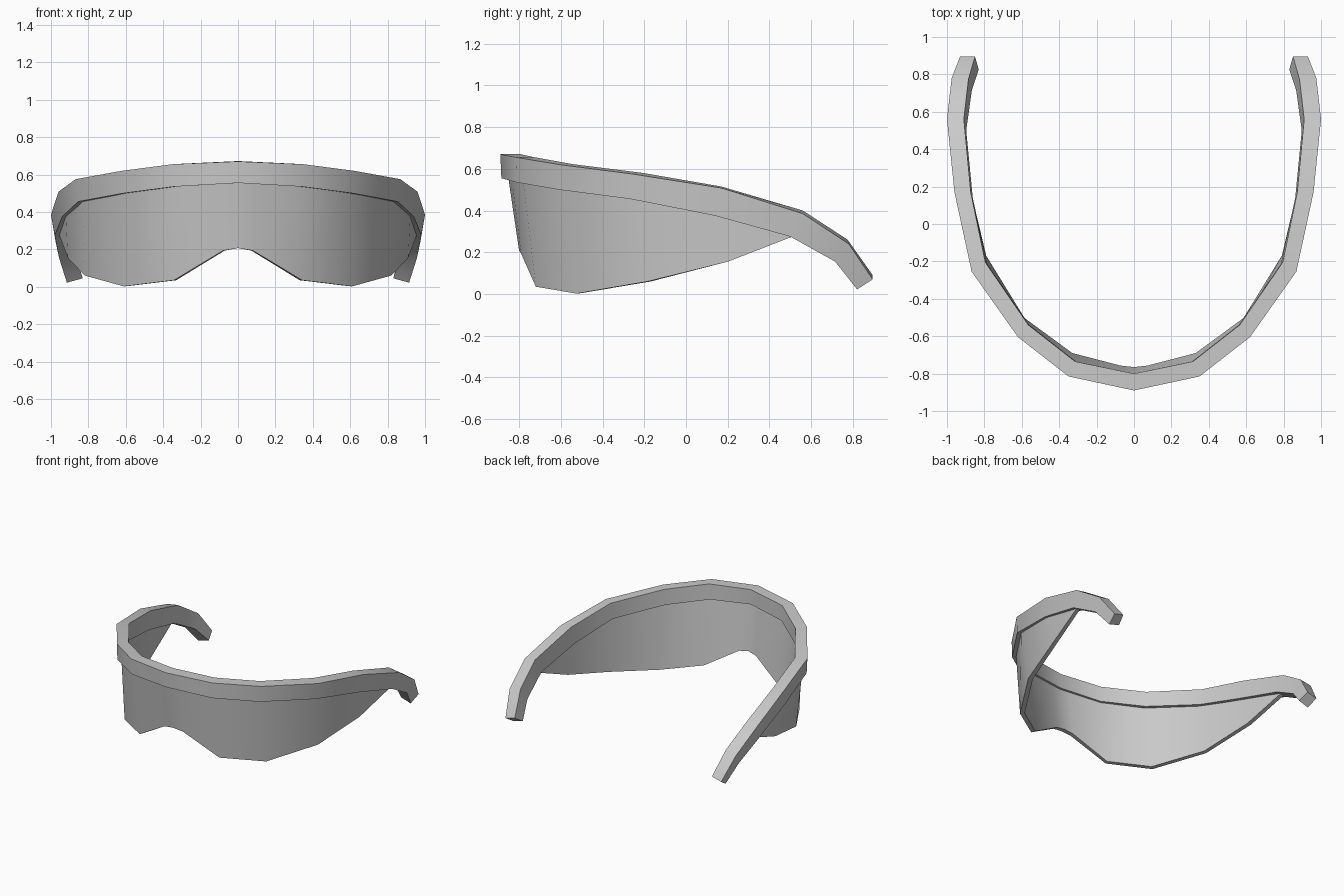
import bpy, bmesh, math

grey = bpy.data.materials.new("plain grey")
grey.diffuse_color = (0.588, 0.588, 0.588, 1)


def loft(name, half):
    """Sweep four-cornered sections, mirrored across x = 0, into a closed solid."""
    mirrored = [[(-x, y, z) for x, y, z in ring] for ring in reversed(half[1:])]
    bm = bmesh.new()
    rings = [[bm.verts.new(p) for p in ring] for ring in mirrored + half]
    for a, b in zip(rings, rings[1:]):
        for i in range(4):
            j = (i + 1) % 4
            bm.faces.new((a[i], a[j], b[j], b[i]))
    bm.faces.new(rings[0])
    bm.faces.new(rings[-1])
    bmesh.ops.recalc_face_normals(bm, faces=bm.faces)
    mesh = bpy.data.meshes.new(name)
    bm.to_mesh(mesh)
    bm.free()
    mesh.materials.append(grey)
    obj = bpy.data.objects.new(name, mesh)
    bpy.context.collection.objects.link(obj)
    bpy.ops.object.select_all(action='DESELECT')
    obj.select_set(True)
    bpy.context.view_layer.objects.active = obj
    bpy.ops.object.shade_smooth_by_angle(angle=math.radians(35))
    return obj


# Frame: brow band running back into the hooked temples
# sections: outer top, inner top, inner bottom, outer bottom
loft("frame_band", [
    [(0, -.89, .67), (0, -.80, .672), (0, -.80, .557), (0, -.885, .555)],
    [(.35, -.815, .655), (.315, -.735, .657), (.31, -.735, .537), (.345, -.812, .535)],
    [(.62, -.605, .62), (.565, -.54, .622), (.56, -.54, .502), (.613, -.61, .50)],
    [(.868, -.255, .575), (.795, -.205, .58), (.785, -.215, .457), (.855, -.265, .455)],
    [(.96, .17, .508), (.873, .17, .515), (.862, .14, .38), (.94, .14, .375)],
    [(1.0, .56, .385), (.91, .56, .40), (.897, .50, .285), (.98, .50, .275)],
    [(.975, .78, .24), (.885, .775, .26), (.867, .715, .165), (.957, .715, .155)],
    [(.93, .895, .07), (.85, .895, .09), (.83, .825, .045), (.915, .82, .022)],
])

# Lens: thin curved shield with a nose notch, tucked up into the band
# sections: outer top, inner top, inner bottom, outer bottom
loft("lens_shield", [
    [(0, -.855, .58), (0, -.82, .58), (0, -.765, .207), (0, -.80, .207)],
    [(.08, -.838, .576), (.074, -.805, .576), (.072, -.757, .193), (.08, -.79, .193)],
    [(.335, -.783, .56), (.32, -.752, .56), (.33, -.69, .035), (.343, -.72, .035)],
    [(.595, -.588, .525), (.572, -.565, .525), (.585, -.503, .004), (.61, -.525, .002)],
    [(.832, -.247, .48), (.803, -.232, .48), (.79, -.17, .06), (.82, -.185, .06)],
    [(.922, .14, .40), (.89, .145, .40), (.878, .20, .155), (.91, .20, .155)],
    [(.955, .495, .31), (.925, .495, .31), (.925, .51, .278), (.955, .51, .275)],
])
